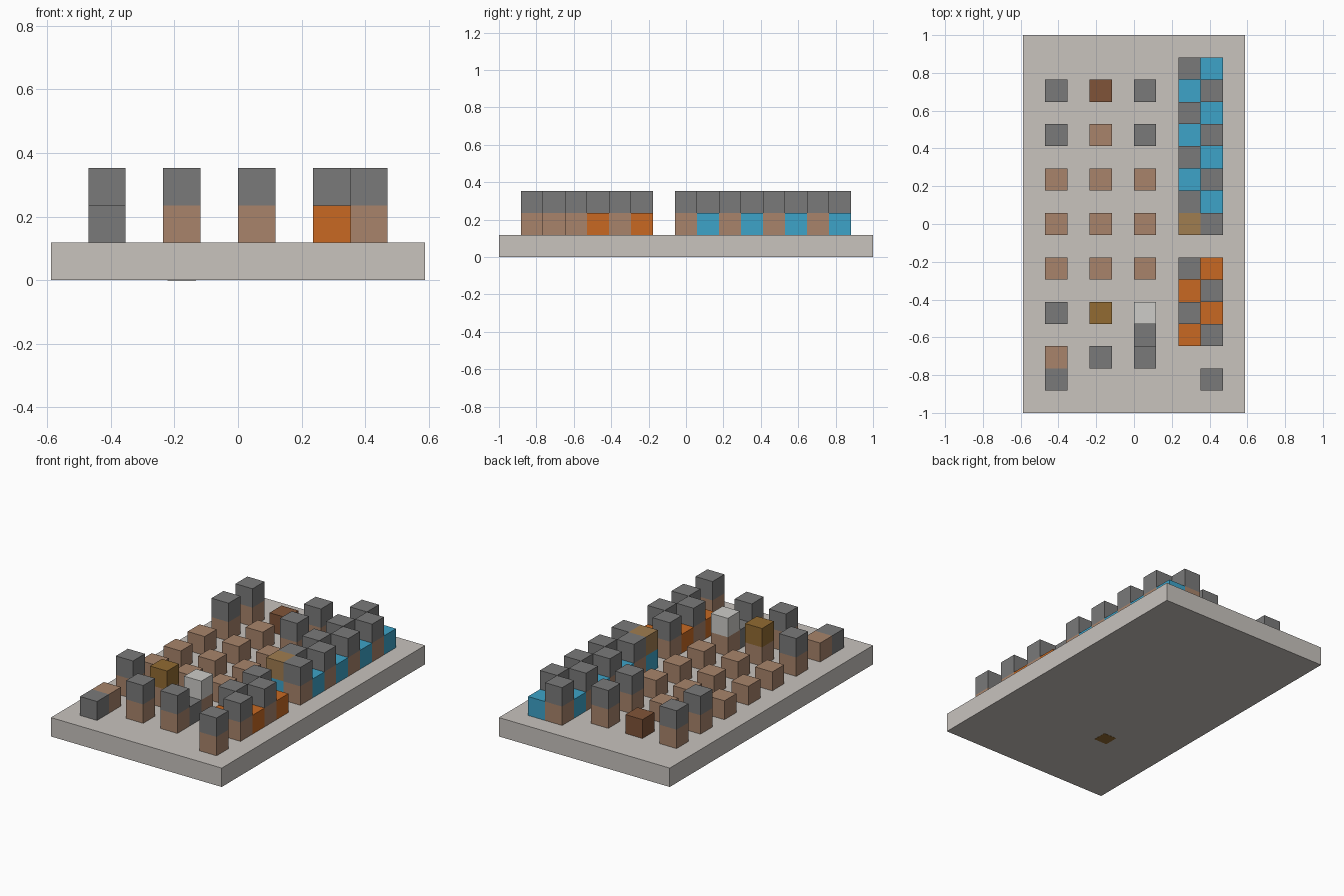
import bpy
import bmesh
from mathutils import Matrix, Vector

U = 2 / 17  # edge of one block
COLS, ROWS = 10, 17

if "Cube" in bpy.data.objects:
    bpy.data.objects.remove(bpy.data.objects["Cube"])


def linear(hex_code):
    out = []
    for k in (0, 2, 4):
        c = int(hex_code[k:k + 2], 16) / 255
        out.append(c / 12.92 if c <= 0.04045 else ((c + 0.055) / 1.055) ** 2.4)
    return (*out, 1)


def material(name, hex_code):
    mat = bpy.data.materials.new(name)
    mat.use_nodes = True
    mat.diffuse_color = linear(hex_code)
    mat.node_tree.nodes["Principled BSDF"].inputs["Base Color"].default_value = linear(hex_code)
    return mat


MATS = {name: material(name, code) for name, code in {
    "stone": "C8C3BE", "grey": "7A7A7A", "tan": "A8846B",
    "orange": "C86922", "blue": "3DA3C8", "mustard": "926B32",
    "brown": "805438", "pale": "CDCCC8", "ochre": "A07D50"}.items()}


def box(name, mat, center, size):
    mesh = bpy.data.meshes.new(name)
    bm = bmesh.new()
    bmesh.ops.create_cube(bm, size=1, matrix=Matrix.Diagonal((*size, 1)))
    bm.to_mesh(mesh)
    bm.free()
    mesh.materials.append(MATS[mat])
    obj = bpy.data.objects.new(name, mesh)
    obj.location = Vector(center)
    bpy.context.collection.objects.link(obj)
    return obj


def cell(col, row, level):
    return ((col + 0.5 - COLS / 2) * U, (row + 0.5 - ROWS / 2) * U, (level + 0.5) * U)


# Each letter is a stack of blocks, listed from the bottom up
STACKS = {
    "G": ("tan", "grey"), "g": ("grey",), "t": ("tan",),
    "o": ("orange",), "b": ("blue",), "d": ("brown",),
    "m": ("tan", "mustard"), "w": ("tan", "pale"), "x": ("blue", "ochre")}

# Plan of the board, back row first
PLAN = """
..........
.......Gb.
.G.d.G.bG.
.......Gb.
.G.t.G.bG.
.......Gb.
.t.t.t.bG.
.......Gb.
.t.t.t.xG.
..........
.t.t.t.Go.
.......oG.
.G.m.w.Go.
.....g.oG.
.t.G.G....
.g......G.
..........
""".split()

# Base slab, with a small mustard inlay on its underside
box("base_slab", "stone", (0, 0, U / 2), (COLS * U, ROWS * U, U))
x, y, _ = cell(3, 4, 0)
box("underside_inlay", "mustard", (x, y, 0.001), (0.09, 0.09, 0.004))

# Blocks standing on the slab
for r, line in enumerate(PLAN):
    row = ROWS - 1 - r
    for col, key in enumerate(line):
        for level, colour in enumerate(STACKS.get(key, ()), start=1):
            box(f"{colour}_block_{col}_{row}_{level}", colour, cell(col, row, level), (U, U, U))
